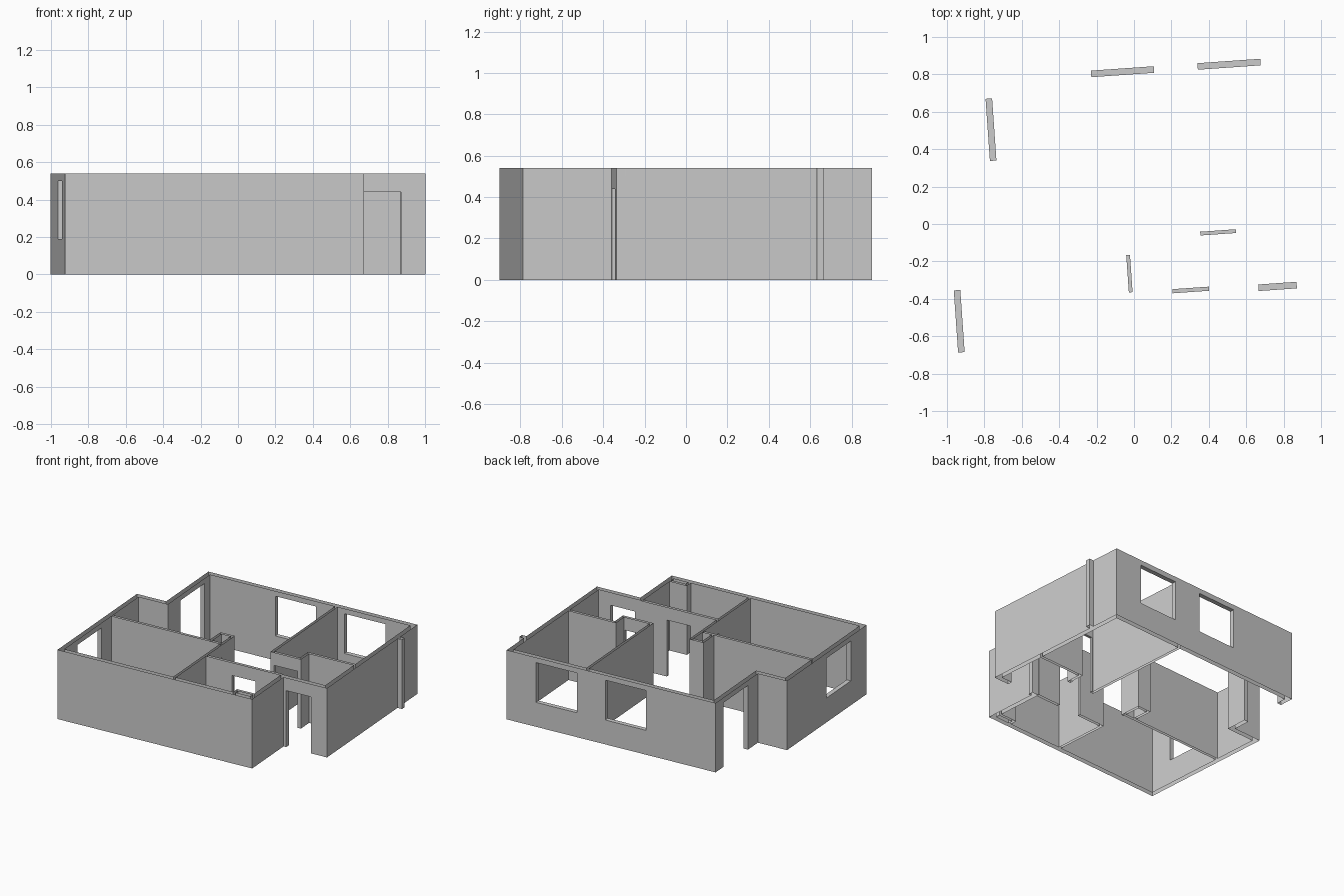
import bpy, bmesh, math
from mathutils import Matrix

if "Cube" in bpy.data.objects:
    bpy.data.objects.remove(bpy.data.objects["Cube"], do_unlink=True)

H = 0.54          # wall height
T = 0.035         # outer wall thickness
P = 0.02          # partition thickness
TURN = math.radians(4)
L, R, F, B = -0.986, 0.976, -0.834, 0.834   # outer extents
STEP_X, STEP_Y = -0.745, 0.255              # recessed back left corner
PORCH_X, PORCH_Y = 0.618, -0.404            # recessed front right corner
HALL_X, HALL_Y = -0.053, -0.155

plaster = bpy.data.materials.new("grey_plaster")
plaster.use_nodes = True
grey = (0.6, 0.6, 0.6, 1)
plaster.diffuse_color = grey
plaster.node_tree.nodes["Principled BSDF"].inputs["Base Color"].default_value = grey

# Plan rectangles of each part: x0, x1, y0, y1
parts = {
    "outer_walls": [
        (L, PORCH_X, F, F + T),
        (L, L + T, F, STEP_Y),
        (L, STEP_X + T, STEP_Y - T, STEP_Y),
        (STEP_X, STEP_X + T, STEP_Y - T, B),
        (STEP_X, R, B - T, B),
        (R - T, R, PORCH_Y, B),
        (PORCH_X - T, R, PORCH_Y, PORCH_Y + T),
        (PORCH_X - T, PORCH_X, F, PORCH_Y + T),
    ],
    "left_partition": [(L + T, HALL_X + P, HALL_Y, HALL_Y + P)],
    "middle_partition": [(HALL_X, HALL_X + P, F + T, 0.01)],
    "front_partition": [(HALL_X + P, PORCH_X - T, -0.384, -0.362)],
    "back_partition": [(0.32, 0.34, -0.086, B - T)],
    "right_partition": [
        (0.32, 0.57, -0.086, -0.066),
        (0.55, 0.57, -0.086, 0.045),
        (0.55, R - T, 0.025, 0.045),
    ],
    "central_shaft": [
        (-0.15, -0.13, HALL_Y, 0.01),
        (-0.15, HALL_X + P, -0.01, 0.01),
    ],
    "corner_duct": [
        (0.44, PORCH_X - T, -0.765, -0.745),
        (0.44, 0.46, F + T, -0.745),
    ],
    "outside_pipe": [(R, 1.013, 0.563, 0.598)],
}

# Openings: x0, x1, y0, y1, z0, z1
SILL, HEAD, DOOR = 0.19, 0.5, 0.44
openings = [
    (L, L + T, -0.62, -0.287, SILL, HEAD),
    (-0.173, 0.164, B - T, B, SILL, HEAD),
    (0.398, 0.735, B - T, B, SILL, HEAD),
    (STEP_X, STEP_X + T, 0.39, 0.723, 0, HEAD),
    (0.64, 0.845, PORCH_Y, PORCH_Y + T, 0, DOOR),
    (0.35, 0.541, -0.086, -0.066, 0, DOOR),
    (HALL_X, HALL_X + P, -0.363, -0.163, 0, DOOR),
    (0.18, 0.376, -0.384, -0.362, 0, DOOR),
]

# Split the plan along every wall and opening edge
boxes = [r for rects in parts.values() for r in rects] + openings


def cuts(i):
    return sorted({round(v, 4) for b in boxes for v in b[i:i + 2]})


xs, ys = cuts(0), cuts(2)
zs = [0, SILL, DOOR, HEAD, H]


def inside(v, a, b):
    return a < v < b


# Find which part fills each cell
owner = {}
for i in range(len(xs) - 1):
    x = (xs[i] + xs[i + 1]) / 2
    for j in range(len(ys) - 1):
        y = (ys[j] + ys[j + 1]) / 2
        name = next((n for n, rects in parts.items() for r in rects
                     if inside(x, *r[:2]) and inside(y, *r[2:])), None)
        if name is None:
            continue
        for k in range(len(zs) - 1):
            z = (zs[k] + zs[k + 1]) / 2
            if not any(inside(x, *o[:2]) and inside(y, *o[2:4]) and inside(z, *o[4:])
                       for o in openings):
                owner[i, j, k] = name


def build(name):
    """Skin one part; wall tops and bottoms stay open."""
    bm = bmesh.new()
    verts = {}

    def vert(key):
        if key not in verts:
            verts[key] = bm.verts.new((xs[key[0]], ys[key[1]], zs[key[2]]))
        return verts[key]

    for cell in [c for c, n in owner.items() if n == name]:
        for axis in range(3):
            for side in (0, 1):
                near = list(cell)
                near[axis] += 2 * side - 1
                if tuple(near) in owner:
                    continue
                if axis == 2 and not 0 <= near[2] < len(zs) - 1:
                    continue
                loop = []
                for a, b in ((0, 0), (1, 0), (1, 1), (0, 1)):
                    key = list(cell)
                    key[axis] += side
                    key[(axis + 1) % 3] += a
                    key[(axis + 2) % 3] += b
                    loop.append(vert(tuple(key)))
                bm.faces.new(loop if side else loop[::-1])
    bmesh.ops.dissolve_limit(bm, angle_limit=0.01, verts=bm.verts[:], edges=bm.edges[:])
    bm.transform(Matrix.Rotation(TURN, 4, "Z"))
    mesh = bpy.data.meshes.new(name)
    bm.to_mesh(mesh)
    bm.free()
    mesh.materials.append(plaster)
    bpy.context.collection.objects.link(bpy.data.objects.new(name, mesh))


for part in parts:
    build(part)
